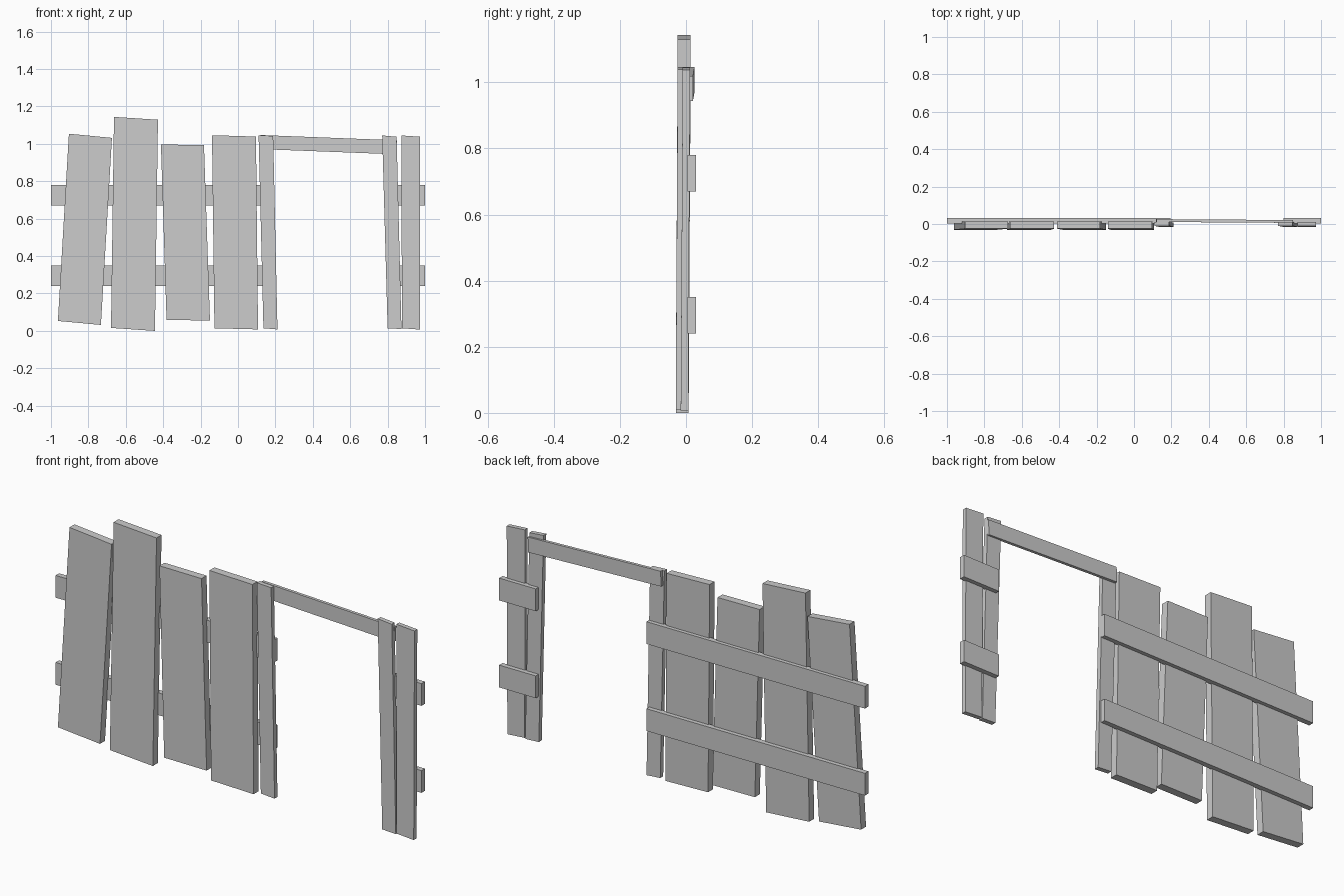
import bpy

if "Cube" in bpy.data.objects:
    bpy.data.objects.remove(bpy.data.objects["Cube"])


def board(name, corners, front, back):
    """Board from its front outline (bl, br, tr, tl as x, z) with front and back y per corner."""
    verts = [(x, y, z) for (x, z), y in zip(corners, front)]
    verts += [(x, y, z) for (x, z), y in zip(corners, back)]
    faces = [(0, 1, 2, 3), (7, 6, 5, 4)]
    faces += [(i, i + 4, (i + 1) % 4 + 4, (i + 1) % 4) for i in range(4)]
    mesh = bpy.data.meshes.new(name)
    mesh.from_pydata(verts, [], faces)
    ob = bpy.data.objects.new(name, mesh)
    bpy.context.collection.objects.link(ob)
    return ob


def upright(name, corners, bottom_y, top_y):
    """Vertical board leaning slightly backwards: (front, back) y at its bottom and top."""
    (bf, bb), (tf, tb) = bottom_y, top_y
    return board(name, corners, (bf, bf, tf, tf), (bb, bb, tb, tb))


# Wide crooked planks
wide_planks = [
    [(-0.963, 0.053), (-0.733, 0.032), (-0.674, 1.032), (-0.904, 1.054)],
    [(-0.679, 0.016), (-0.444, 0.0), (-0.428, 1.129), (-0.663, 1.144)],
    [(-0.382, 0.058), (-0.150, 0.056), (-0.182, 0.994), (-0.412, 0.996)],
    [(-0.126, 0.014), (0.107, 0.008), (0.096, 1.039), (-0.139, 1.046)],
]
for i, corners in enumerate(wide_planks):
    upright(f"wide_plank_{i + 1}", corners, (-0.031, 0.008), (-0.025, 0.014))

# Narrow posts on both sides of the opening
posts = {
    "left_gate_post": [(0.136, 0.014), (0.211, 0.008), (0.188, 1.042), (0.110, 1.046)],
    "right_gate_post": [(0.800, 0.014), (0.874, 0.010), (0.848, 1.038), (0.771, 1.045)],
    "end_post": [(0.877, 0.014), (0.972, 0.007), (0.972, 1.038), (0.873, 1.045)],
}
for name, corners in posts.items():
    upright(name, corners, (-0.016, 0.007), (-0.010, 0.012))

# Horizontal rails on the back, interrupted by the opening
for level, z0, z1 in (("lower", 0.24, 0.35), ("upper", 0.67, 0.78)):
    for side, x0, x1 in (("left", -1.0, 0.195), ("right", 0.80, 1.0)):
        board(f"{level}_{side}_rail", [(x0, z0), (x1, z0), (x1, z1), (x0, z1)],
              (0.004,) * 4, (0.031,) * 4)

# Sagging lintel over the opening
board("lintel", [(0.118, 0.972), (0.848, 0.944), (0.851, 1.019), (0.121, 1.047)],
      (0.011, 0.006, 0.006, 0.011), (0.026, 0.021, 0.021, 0.026))
